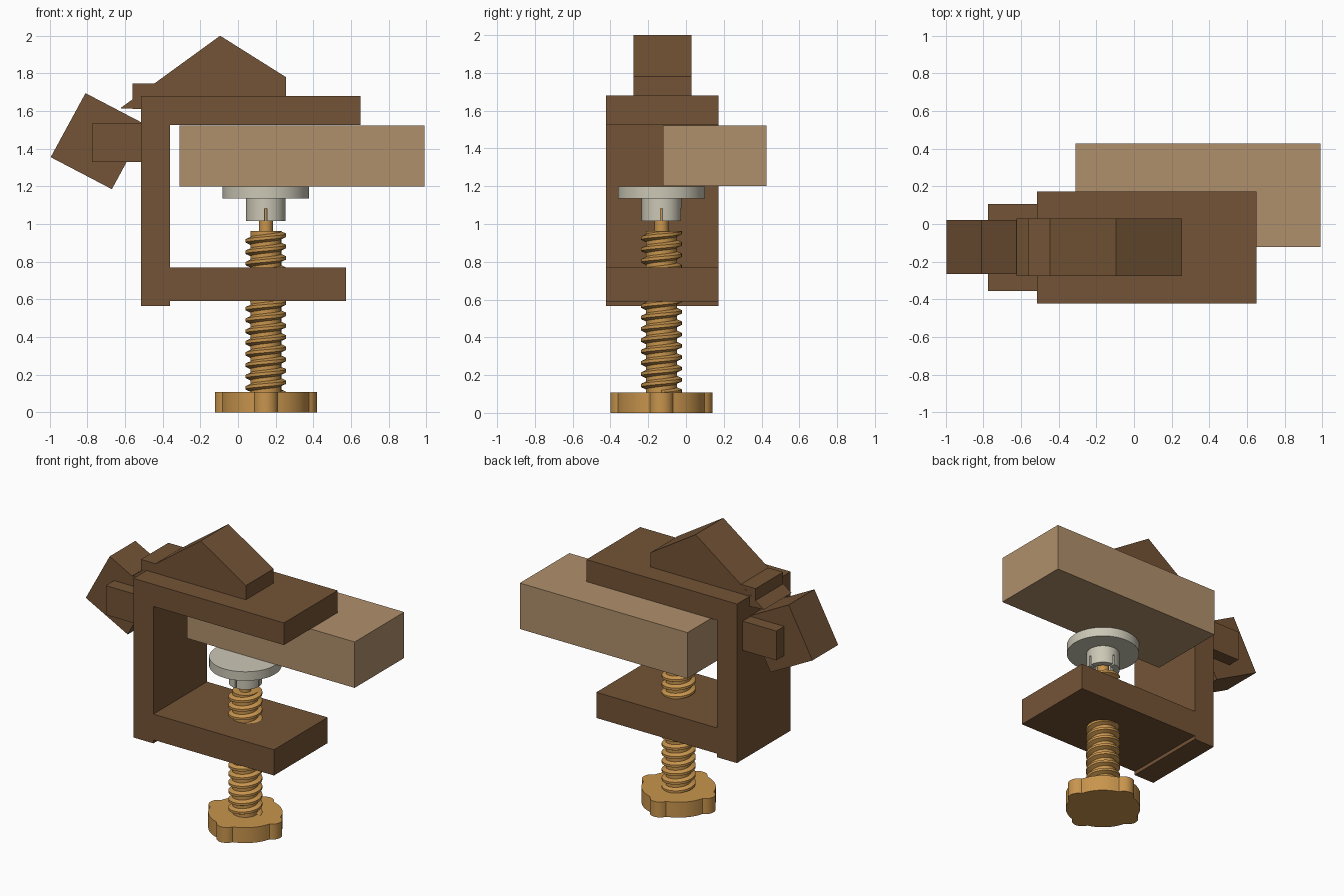
import bpy, bmesh, math
from mathutils import Vector

cube = bpy.data.objects.get("Cube")
if cube:
    bpy.data.objects.remove(cube, do_unlink=True)

AXIS = Vector((0.148, -0.13, 0))  # vertical axis of the screw


def material(name, rgb):
    m = bpy.data.materials.new(name)
    m.use_nodes = True
    m.diffuse_color = (*rgb, 1)
    bsdf = m.node_tree.nodes["Principled BSDF"]
    bsdf.inputs["Base Color"].default_value = (*rgb, 1)
    bsdf.inputs["Roughness"].default_value = 0.7
    return m


dark_wood = material("dark_wood", (0.175, 0.088, 0.037))
pale_wood = material("pale_wood", (0.434, 0.279, 0.15))
brass = material("brass", (0.58, 0.3, 0.075))
light_metal = material("light_metal", (0.6, 0.575, 0.47))


def finish(name, bm, mat, smooth=False):
    bmesh.ops.recalc_face_normals(bm, faces=bm.faces)
    mesh = bpy.data.meshes.new(name)
    bm.to_mesh(mesh)
    bm.free()
    mesh.materials.append(mat)
    ob = bpy.data.objects.new(name, mesh)
    bpy.context.collection.objects.link(ob)
    if smooth:
        bpy.ops.object.select_all(action='DESELECT')
        ob.select_set(True)
        bpy.context.view_layer.objects.active = ob
        bpy.ops.object.shade_smooth_by_angle(angle=math.radians(35))
    return ob


def extrude(name, points, offset, mat, smooth=False):
    """Closed outline pushed along an offset into a solid."""
    bm = bmesh.new()
    face = bm.faces.new([bm.verts.new(p) for p in points])
    ext = bmesh.ops.extrude_face_region(bm, geom=[face])["geom"]
    moved = [v for v in ext if isinstance(v, bmesh.types.BMVert)]
    bmesh.ops.translate(bm, verts=moved, vec=offset)
    return finish(name, bm, mat, smooth)


def slab(name, outline, y0, y1, mat):
    return extrude(name, [(x, y0, z) for x, z in outline], (0, y1 - y0, 0), mat)


def box(name, x0, x1, y0, y1, z0, z1, mat):
    return slab(name, [(x0, z0), (x1, z0), (x1, z1), (x0, z1)], y0, y1, mat)


def lathe(name, profile, mat, steps=48):
    """Radius and height pairs spun around the screw axis."""
    bm = bmesh.new()
    verts = [bm.verts.new(AXIS + Vector((r, 0, z))) for r, z in profile]
    edges = [bm.edges.new(p) for p in zip(verts, verts[1:])]
    bmesh.ops.spin(bm, geom=verts + edges, cent=AXIS, axis=(0, 0, 1),
                   angle=math.tau, steps=steps)
    bmesh.ops.remove_doubles(bm, verts=bm.verts, dist=1e-5)
    return finish(name, bm, mat, True)


# Clamp frame: spine with upper arm, and the lower arm
slab("frame", [(-0.515, 0.565), (-0.36, 0.565), (-0.36, 1.525), (0.652, 1.525),
               (0.652, 1.68), (-0.515, 1.68)], -0.423, 0.172, dark_wood)
box("lower_arm", -0.36, 0.575, -0.423, 0.172, 0.59, 0.77, dark_wood)

# Wedge and stop block on the upper arm
slab("top_wedge", [(-0.625, 1.615), (-0.5, 1.61), (-0.5, 1.675), (0.255, 1.675),
                   (0.255, 1.78), (-0.095, 2.0)], -0.277, 0.03, dark_wood)
box("wedge_stop", -0.56, -0.42, -0.276, 0.029, 1.61, 1.745, dark_wood)

# Side bracket and tilted head
box("side_bracket", -0.775, -0.515, -0.357, 0.107, 1.33, 1.535, dark_wood)
slab("tilted_head", [(-0.81, 1.695), (-0.995, 1.355), (-0.67, 1.185),
                     (-0.485, 1.525)], -0.265, 0.02, dark_wood)

# Clamped board
box("board", -0.31, 0.99, -0.122, 0.427, 1.2, 1.522, pale_wood)

# Pressure pad with a slotted hollow collar
lathe("pressure_pad", [(0, 1.135), (0.23, 1.135), (0.23, 1.198), (0, 1.198)],
      light_metal, 64)
for i in range(4):
    start, gap, n = i * math.pi / 2, 0.06, 12
    arc = [start + gap + (math.pi / 2 - 2 * gap) * k / n for k in range(n + 1)]
    ring = [(0.105, a) for a in arc] + [(0.065, a) for a in reversed(arc)]
    pts = [AXIS + Vector((r * math.cos(a), r * math.sin(a), 1.015)) for r, a in ring]
    extrude(f"collar_segment_{i + 1}", pts, (0, 0, 0.07), light_metal, True)
lathe("collar_base", [(0, 1.082), (0.105, 1.082), (0.105, 1.137), (0, 1.137)], light_metal)

# Screw core with a slim pin at its tip
CORE, CREST, PITCH, LOW, HIGH = 0.082, 0.108, 0.06, 0.1, 0.963
lathe("screw_core", [(0, LOW), (CORE, LOW), (CORE, HIGH), (0.037, HIGH),
                     (0.037, 1.085), (0, 1.085)], brass)

# Helical thread swept as a tooth section
bm = bmesh.new()
tooth = [(CORE - 0.004, -0.022), (CREST, -0.008), (CREST, 0.008), (CORE - 0.004, 0.022)]
per_turn = 32
count = int((HIGH - LOW) / PITCH * per_turn)
previous = None
for k in range(count + 1):
    a = math.tau * k / per_turn
    height = LOW + PITCH * k / per_turn
    section = [bm.verts.new(AXIS + Vector((r * math.cos(a), r * math.sin(a),
                                           min(max(height + dz, LOW), HIGH))))
               for r, dz in tooth]
    if previous:
        for j in range(3):
            bm.faces.new((previous[j], previous[j + 1], section[j + 1], section[j]))
    previous = section
finish("screw_thread", bm, brass, True)

# Knob: disc with four rounded grips
DISC, GRIP, REACH = 0.236, 0.066, 0.205
outline = []
for k in range(192):
    a = math.tau * k / 192
    d = (a + math.pi / 4) % (math.pi / 2) - math.pi / 4
    side = REACH * math.sin(d)
    r = DISC
    if abs(side) < GRIP:
        r = max(r, REACH * math.cos(d) + math.sqrt(GRIP ** 2 - side ** 2))
    outline.append(AXIS + Vector((r * math.cos(a), r * math.sin(a), 0)))
extrude("knob", outline, (0, 0, 0.108), brass, True)
